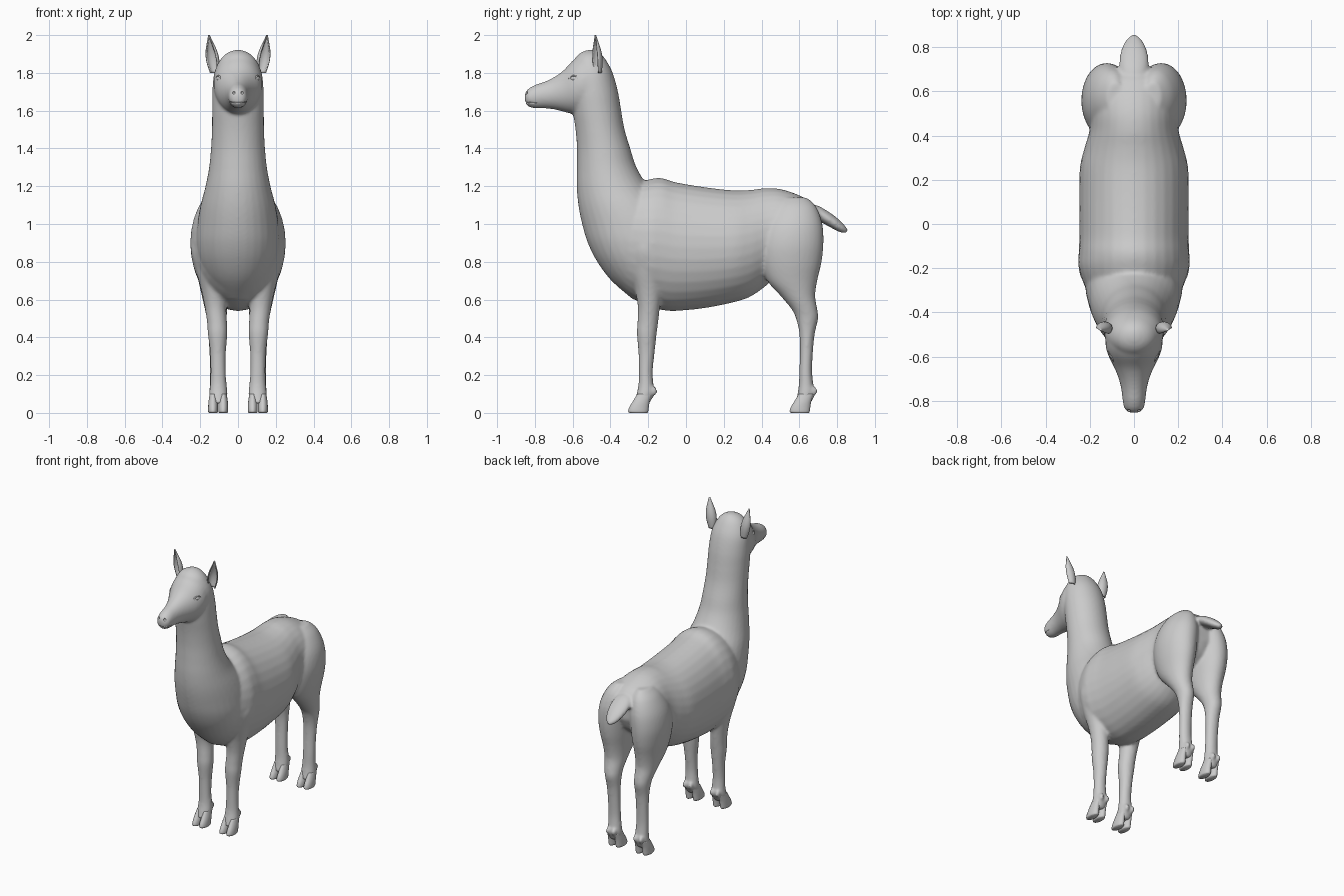
import bpy, bmesh, math
from mathutils import Vector, Matrix

if "Cube" in bpy.data.objects:
    bpy.data.objects.remove(bpy.data.objects["Cube"])


def spline(rows, n=5):
    """Catmull-Rom interpolation of rows of numbers."""
    out = []
    for i in range(len(rows) - 1):
        p = [rows[max(i - 1, 0)], rows[i], rows[i + 1], rows[min(i + 2, len(rows) - 1)]]
        for k in range(n):
            t = k / n
            out.append([0.5 * (2 * b + (c - a) * t + (2 * a - 5 * b + 4 * c - d) * t * t
                               + (3 * b - a - 3 * c + d) * t ** 3) for a, b, c, d in zip(*p)])
    return out + [list(rows[-1])]


def loft(bm, rows, axis, side=1, seg=32):
    """Oval rings: position on axis, low/high on the other axis, low/high on x."""
    rings = []
    for pos, lo, hi, x0, x1 in spline(rows):
        ring = []
        for k in range(seg):
            a = 2 * math.pi * k / seg
            x = side * ((x0 + x1) / 2 + (x1 - x0) / 2 * math.cos(a))
            v = (lo + hi) / 2 + (hi - lo) / 2 * math.sin(a)
            ring.append(bm.verts.new((x, pos, v) if axis == 'y' else (x, v, pos)))
        rings.append(ring)
    for r, q in zip(rings, rings[1:]):
        for k in range(seg):
            j = (k + 1) % seg
            bm.faces.new((r[k], r[j], q[j], q[k]))
    bm.faces.new(rings[0])
    bm.faces.new(rings[-1])


def centred(rows):
    return [(p, lo, hi, -w, w) for p, lo, hi, w in rows]


def ball(bm, loc, size, turn=0):
    m = Matrix.Translation(loc) @ Matrix.Rotation(turn, 4, 'Z') @ Matrix.Diagonal((*size, 1))
    bmesh.ops.create_uvsphere(bm, u_segments=24, v_segments=16, radius=1, matrix=m)


def finish(bm, name, smooth=True):
    bmesh.ops.recalc_face_normals(bm, faces=bm.faces)
    me = bpy.data.meshes.new(name)
    bm.to_mesh(me)
    bm.free()
    for f in me.polygons:
        f.use_smooth = smooth
    ob = bpy.data.objects.new(name, me)
    bpy.context.collection.objects.link(ob)
    return ob


def mirror(ob):
    ob.modifiers.new("mirror", 'MIRROR').use_mirror_merge = False


# torso, neck, head and tail
bm = bmesh.new()
loft(bm, centred([
    (-0.50, 0.88, 1.02, .06), (-0.40, 0.72, 1.12, .16), (-0.30, 0.62, 1.20, .215),
    (-0.20, 0.565, 1.235, .25), (-0.13, 0.545, 1.243, .25), (-0.05, 0.54, 1.22, .247), (0.10, 0.555, 1.195, .248),
    (0.25, 0.585, 1.178, .245), (0.34, 0.615, 1.18, .225), (0.42, 0.67, 1.19, .202),
    (0.50, 0.74, 1.185, .195), (0.58, 0.79, 1.16, .185), (0.65, 0.85, 1.125, .15),
    (0.69, 0.93, 1.08, .08)]), 'y')
loft(bm, centred([
    (0.60, -.28, -.05, .09), (0.70, -.395, 0, .165), (0.80, -.47, 0, .205),
    (0.90, -.52, 0, .22), (1.00, -.55, -.02, .215), (1.10, -.57, -.10, .198),
    (1.20, -.578, -.20, .172), (1.30, -.577, -.262, .153), (1.40, -.577, -.295, .143),
    (1.50, -.585, -.325, .138), (1.60, -.60, -.343, .137), (1.70, -.61, -.36, .136),
    (1.80, -.61, -.388, .126), (1.87, -.59, -.425, .094), (1.905, -.56, -.455, .058),
    (1.922, -.52, -.485, .015)]), 'z')
loft(bm, centred([
    (-.46, 1.62, 1.88, .11), (-.52, 1.585, 1.905, .128), (-.56, 1.58, 1.893, .127),
    (-.60, 1.582, 1.865, .114), (-.65, 1.595, 1.812, .089), (-.70, 1.607, 1.777, .069),
    (-.75, 1.612, 1.753, .057), (-.80, 1.612, 1.736, .051), (-.835, 1.622, 1.716, .043),
    (-.853, 1.645, 1.695, .022)]), 'y')
loft(bm, centred([
    (.62, 1.04, 1.11, .05), (.69, 1.02, 1.10, .064), (.75, .99, 1.068, .066),
    (.80, .963, 1.032, .054), (.835, .952, .998, .034), (.855, .955, .975, .012)]), 'y')
# legs with dewclaws
front_leg = [
    (.05, -.275, -.195, .06, .15), (.10, -.262, -.168, .055, .153), (.15, -.252, -.172, .06, .148),
    (.22, -.250, -.176, .065, .145), (.32, -.252, -.166, .064, .148), (.42, -.260, -.155, .056, .160),
    (.48, -.257, -.147, .058, .164), (.56, -.255, -.138, .062, .176), (.65, -.270, -.122, .055, .195),
    (.75, -.295, -.10, .05, .222), (.87, -.30, -.09, .06, .25), (1.0, -.27, -.12, .08, .225)]
hind_leg = [
    (.05, .58, .66, .06, .15), (.10, .59, .682, .055, .153), (.15, .597, .675, .06, .15),
    (.22, .60, .668, .065, .15), (.32, .603, .672, .066, .152), (.42, .60, .682, .064, .157),
    (.50, .582, .70, .06, .166), (.55, .558, .695, .056, .176), (.62, .50, .684, .048, .192),
    (.70, .43, .695, .036, .21), (.80, .395, .718, .022, .23), (.90, .39, .728, .012, .238),
    (1.0, .41, .722, .005, .222), (1.09, .46, .69, .02, .175), (1.14, .51, .64, .05, .12)]
for s in (-1, 1):
    for leg, heel in ((front_leg, -.17), (hind_leg, .678)):
        loft(bm, leg, 'z', s)
        for dx in (-.022, .022):
            ball(bm, (s * (.105 + dx), heel, .115), (.016, .018, .024))
body = finish(bm, "body")
rm = body.modifiers.new("blend", 'REMESH')
rm.mode, rm.voxel_size, rm.use_smooth_shade = 'VOXEL', 0.009, True
sm = body.modifiers.new("soften", 'SMOOTH')
sm.factor, sm.iterations = 0.5, 8

# nostrils and mouth groove
bm = bmesh.new()
for s in (-1, 1):
    ball(bm, (s * .025, -.848, 1.695), (.008, .014, .008), s * .5)
mouth = []
for k in range(33):
    a = math.pi * k / 32
    c = Vector((.047 * math.cos(a), -.79 - .062 * math.sin(a), 1.643))
    out = Vector((math.cos(a), -math.sin(a), 0))
    mouth.append([bm.verts.new(c + out * u * .008 + Vector((0, 0, v * .003)))
                  for u, v in ((-1, 0), (0, -1), (1.5, -1), (1.5, 1), (0, 1))])
for r, q in zip(mouth, mouth[1:]):
    for k in range(5):
        bm.faces.new((r[k], r[(k + 1) % 5], q[(k + 1) % 5], q[k]))
bm.faces.new(mouth[0])
bm.faces.new(mouth[-1])
cutter = finish(bm, "face_cutter")
cutter.hide_render = True
cutter.hide_viewport = True
cut = body.modifiers.new("face", 'BOOLEAN')
cut.operation, cut.object, cut.solver = 'DIFFERENCE', cutter, 'EXACT'

# cloven toes
for name, y in (("front_toes", 0), ("hind_toes", .855)):
    bm = bmesh.new()
    for c in (.078, .132):
        loft(bm, [(0, y - .298, y - .205, c - .022, c + .022),
                  (.008, y - .306, y - .200, c - .026, c + .026),
                  (.03, y - .300, y - .197, c - .026, c + .026),
                  (.06, y - .282, y - .192, c - .024, c + .024),
                  (.10, y - .258, y - .180, c - .018, c + .018)], 'z', seg=20)
    mirror(finish(bm, name))

# cupped ears
bm = bmesh.new()
rows = []
for i in range(17):
    t = i / 16
    r = .033 * (1 - t ** 3.2) * (.62 + .38 * math.sin(math.pi * min(t * 1.1, 1))) + .001
    c = Vector((.124 + .03 * t, -.468 - .012 * t, 1.80 + .2 * t))
    row = []
    for k in range(13):
        a = math.radians(120 - 60 + 110 * (k - 6) / 6) + math.radians(60)
        row.append(bm.verts.new(c + Vector((r * math.cos(a), r * .85 * math.sin(a), 0))))
    rows.append(row)
for r, q in zip(rows, rows[1:]):
    for k in range(12):
        bm.faces.new((r[k], r[k + 1], q[k + 1], q[k]))
ears = finish(bm, "ears")
so = ears.modifiers.new("thickness", 'SOLIDIFY')
so.thickness, so.offset = .007, 0
mirror(ears)

# eyes with lids
bm = bmesh.new()
ball(bm, (.099, -.592, 1.77), (.014, .022, .014), -.45)
mirror(finish(bm, "eyes"))
bpy.ops.mesh.primitive_torus_add(major_radius=.02, minor_radius=.005, major_segments=32, minor_segments=10)
lids = bpy.context.object
lids.name = "eyelids"
lids.data.transform(Matrix.Translation((.104, -.594, 1.77)) @ Matrix.Rotation(-.45, 4, 'Z')
                    @ Matrix.Rotation(math.pi / 2, 4, 'Y') @ Matrix.Diagonal((.72, 1.2, 1, 1)))
for f in lids.data.polygons:
    f.use_smooth = True
mirror(lids)
